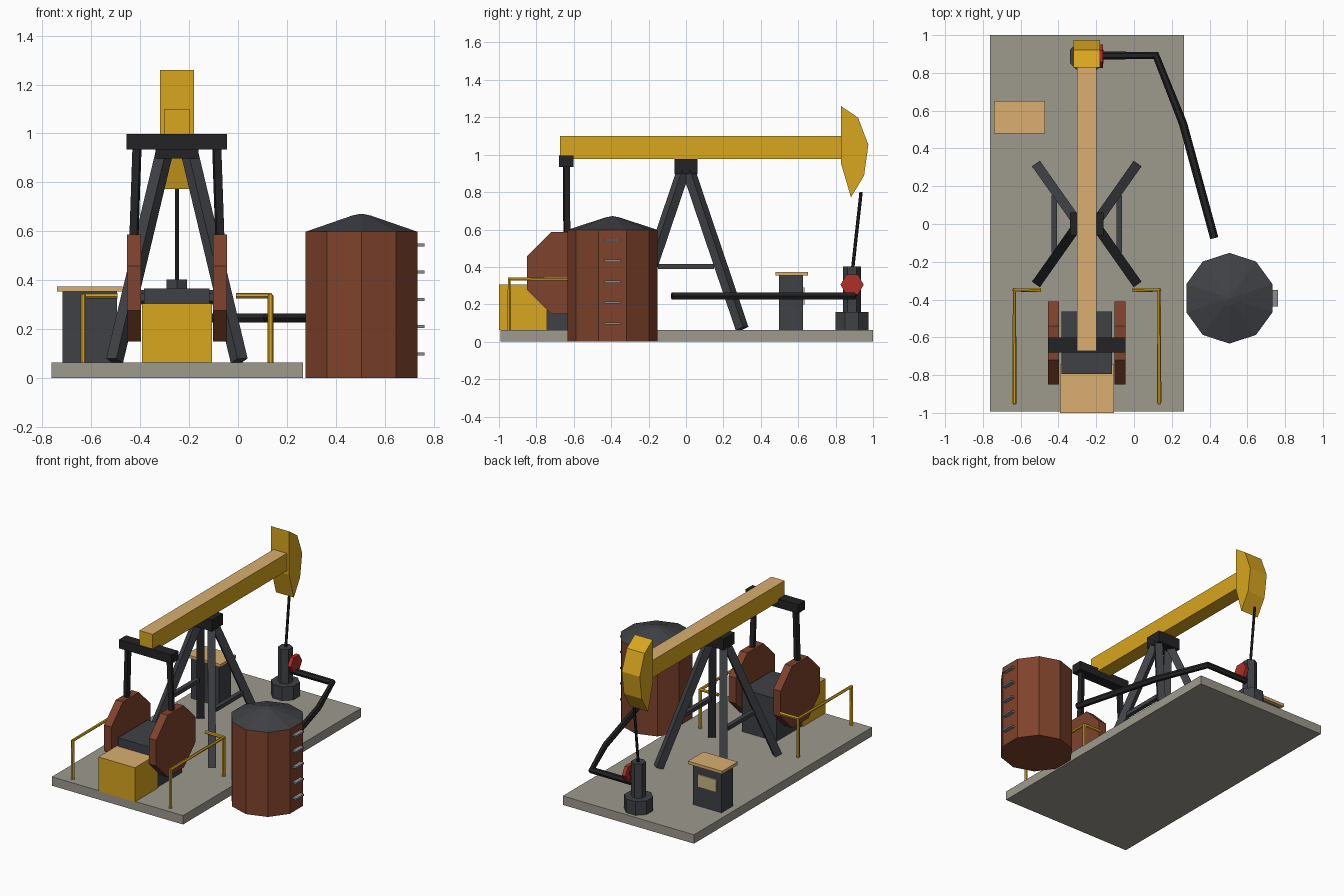
import bpy, bmesh, math
from mathutils import Vector, Matrix

if "Cube" in bpy.data.objects:
    bpy.data.objects.remove(bpy.data.objects["Cube"])

CX = -0.25  # centre line of the pump


def mat(name, r, g, b):
    m = bpy.data.materials.new(name)
    m.diffuse_color = (r, g, b, 1)
    m.use_nodes = True
    m.node_tree.nodes["Principled BSDF"].inputs["Base Color"].default_value = m.diffuse_color
    return m


YELLOW = mat("yellow", 0.69, 0.38, 0.013)
TAN = mat("tan", 0.70, 0.43, 0.16)
BROWN = mat("rust", 0.21, 0.055, 0.025)
DARK = mat("dark_grey", 0.05, 0.053, 0.06)
BLACK = mat("black", 0.017, 0.017, 0.019)
CONCRETE = mat("concrete", 0.34, 0.32, 0.27)
RED = mat("red", 0.42, 0.03, 0.02)
STEEL = mat("steel", 0.25, 0.26, 0.28)
PANEL = mat("panel", 0.55, 0.47, 0.24)


def finish(name, bm, m, top=None):
    bmesh.ops.recalc_face_normals(bm, faces=bm.faces)
    me = bpy.data.meshes.new(name)
    me.materials.append(m)
    if top:  # second colour on upward faces
        me.materials.append(top)
        bm.normal_update()
        for f in bm.faces:
            f.material_index = int(f.normal.z > 0.9)
    bm.to_mesh(me)
    bm.free()
    ob = bpy.data.objects.new(name, me)
    bpy.context.collection.objects.link(ob)
    return ob


def box(name, x, y, z, m, top=None):
    bm = bmesh.new()
    size = [b - a for a, b in (x, y, z)]
    mid = [(a + b) / 2 for a, b in (x, y, z)]
    bmesh.ops.create_cube(bm, size=1, matrix=Matrix.Translation(mid) @ Matrix.Diagonal((*size, 1)))
    return finish(name, bm, m, top)


def loft(name, rings, m):
    """Skin between rings of equal point count, capped at both ends."""
    bm = bmesh.new()
    vs = [[bm.verts.new(p) for p in r] for r in rings]
    n = len(vs[0])
    for a, b in zip(vs, vs[1:]):
        for i in range(n):
            j = (i + 1) % n
            bm.faces.new((a[i], a[j], b[j], b[i]))
    bm.faces.new(vs[0])
    bm.faces.new(vs[-1])
    return finish(name, bm, m)


def ngon(n, r, phase=0.0):
    return [(r * math.cos(phase + math.tau * i / n), r * math.sin(phase + math.tau * i / n)) for i in range(n)]


def upright(name, x, y, n, phase, levels, m):
    """Vertical prism through (radius, z) levels."""
    return loft(name, [[(x + a, y + b, z) for a, b in ngon(n, r, phase)] for r, z in levels], m)


def side_profile(name, pts, x0, x1, m):
    """Extrude a (y, z) outline along x."""
    return loft(name, [[(x, y, z) for y, z in pts] for x in (x0, x1)], m)


def strut(name, a, b, r, n, m):
    a, b = Vector(a), Vector(b)
    q = (b - a).to_track_quat('Z', 'Y')
    ring = [q @ Vector((u, v, 0)) for u, v in ngon(n, r, math.pi / n)]
    return loft(name, [[p + v for v in ring] for p in (a, b)], m)


def pipe(name, pts, r, m):
    cu = bpy.data.curves.new(name, 'CURVE')
    cu.dimensions = '3D'
    cu.bevel_depth = r
    cu.bevel_resolution = 1
    cu.use_fill_caps = True
    s = cu.splines.new('POLY')
    s.points.add(len(pts) - 1)
    s.use_smooth = False
    for p, c in zip(s.points, pts):
        p.co = (*c, 1)
    cu.materials.append(m)
    ob = bpy.data.objects.new(name, cu)
    bpy.context.collection.objects.link(ob)
    return ob


# Base slab
box("base_slab", (-0.763, 0.265), (-0.993, 1.0), (0, 0.063), CONCRETE)

# Walking beam and curved head
box("walking_beam", (CX - 0.052, CX + 0.052), (-0.673, 0.84), (0.977, 1.1), YELLOW, TAN)
side_profile("beam_head", [(0.829, 1.26), (0.92, 1.198), (0.975, 1.053), (0.952, 0.888),
                           (0.882, 0.772), (0.829, 0.952)], CX - 0.07, CX + 0.07, YELLOW)

# Support frame: four legs, two braces, saddle bearing
for sx in (-1, 1):
    for sy in (-1, 1):
        strut("frame_leg", (CX + sx * 0.255, sy * 0.30, 0.07), (CX + sx * 0.052, sy * 0.012, 0.92), 0.036, 4, DARK)
    bx = CX + sx * 0.172
    box("frame_brace", (bx - 0.015, bx + 0.015), (-0.15, 0.15), (0.388, 0.416), DARK)
box("saddle_bearing", (CX - 0.088, CX + 0.088), (-0.062, 0.062), (0.897, 0.977), BLACK)

# Crossbar, connecting arms and crank weights
box("crossbar", (CX - 0.206, CX + 0.206), (-0.68, -0.602), (0.935, 0.997), BLACK)
for sx in (-1, 1):
    strut("connecting_arm", (CX + sx * 0.163, -0.64, 0.945), (CX + sx * 0.18, -0.636, 0.45), 0.022, 4, BLACK)
    side_profile("crank_weight", [(-0.63 + a, 0.367 + b) for a, b in ngon(8, 0.237, math.pi / 8)],
                 CX + sx * 0.147, CX + sx * 0.204, BROWN)

# Gearbox with shaft, and motor housing
box("gearbox", (CX - 0.134, CX + 0.134), (-0.795, -0.462), (0.063, 0.365), DARK)
strut("crank_shaft", (CX - 0.16, -0.63, 0.33), (CX + 0.16, -0.63, 0.33), 0.03, 6, DARK)
box("motor_housing", (CX - 0.143, CX + 0.143), (-1.0, -0.743), (0.063, 0.305), YELLOW, TAN)

# Wellhead, polished rod, valve wheel
upright("wellhead_base", CX, 0.887, 8, math.pi / 8, [(0.095, 0.063), (0.095, 0.16)], DARK)
upright("wellhead_post", CX, 0.887, 6, math.pi / 2, [(0.048, 0.16), (0.048, 0.402)], DARK)
strut("pump_rod", (CX, 0.892, 0.40), (CX, 0.936, 0.80), 0.009, 6, BLACK)
side_profile("valve_wheel", [(0.888 + a, 0.305 + b) for a, b in ngon(6, 0.062)], -0.19, -0.163, RED)
strut("valve_stem", (CX, 0.888, 0.305), (-0.18, 0.888, 0.305), 0.018, 6, BLACK)

# Flow line from wellhead towards the tank
pipe("flow_line", [(CX, 0.892, 0.245), (0.116, 0.892, 0.245), (0.26, 0.53, 0.245), (0.425, -0.075, 0.245)],
     0.022, BLACK)

# Storage tank with roof and ladder rungs
TX, TY = 0.505, -0.393
upright("tank_body", TX, TY, 10, math.pi / 2, [(0.24, 0), (0.24, 0.598)], BROWN)
upright("tank_roof", TX, TY, 10, math.pi / 2, [(0.24, 0.598), (0.04, 0.664), (0.004, 0.671)], DARK)
for i in range(5):
    z = 0.098 + i * 0.1115
    box("ladder_rung", (0.72, 0.763), (TY - 0.043, TY + 0.043), (z - 0.006, z + 0.006), STEEL)

# Guard rails on both sides
for sx in (-1, 1):
    rx = CX + sx * 0.383
    pipe("guard_rail", [(rx, -0.945, 0.064), (rx, -0.945, 0.336), (rx, -0.35, 0.336),
                        (CX + sx * 0.242, -0.35, 0.336)], 0.012, YELLOW)
    pipe("guard_post", [(rx, -0.35, 0.06), (rx, -0.35, 0.336)], 0.012, YELLOW)

# Control cabinet
box("cabinet", (-0.717, -0.495), (0.497, 0.626), (0.063, 0.353), DARK)
box("cabinet_lid", (-0.74, -0.472), (0.478, 0.652), (0.353, 0.374), TAN)
box("cabinet_panel", (-0.68, -0.535), (0.62, 0.634), (0.2, 0.29), PANEL)
